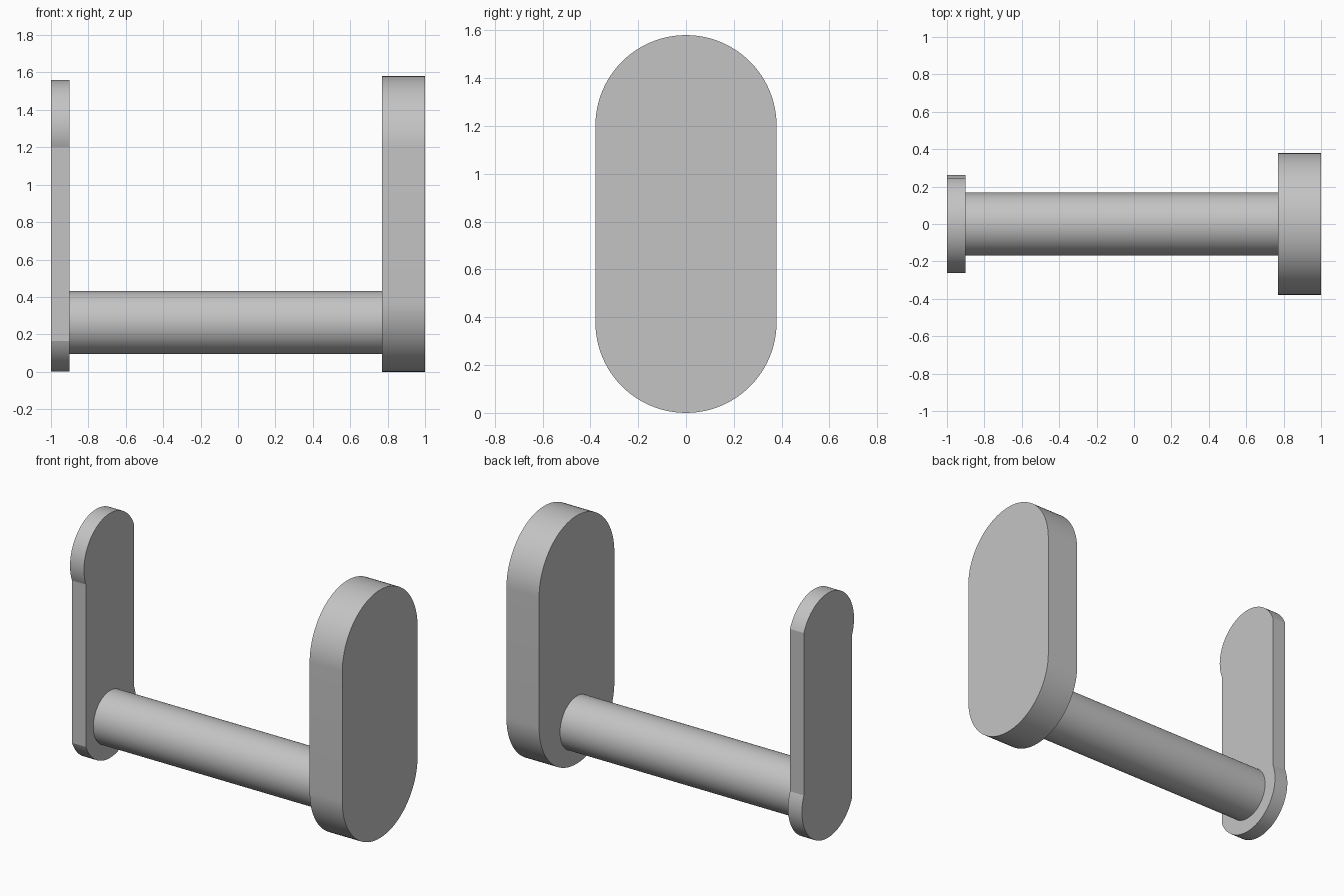
import bpy, bmesh, math

cube = bpy.data.objects.get("Cube")
if cube:
    bpy.data.objects.remove(cube, do_unlink=True)

grey = bpy.data.materials.new("light_grey")
grey.use_nodes = True
colour = (0.55, 0.55, 0.55, 1)
grey.diffuse_color = colour
grey.node_tree.nodes["Principled BSDF"].inputs["Base Color"].default_value = colour


def arc(z, radius, start, steps):
    """Half circle in the y-z plane, starting at an angle in degrees."""
    angles = [math.radians(start + 180 * i / steps) for i in range(steps + 1)]
    return [(radius * math.cos(a), z + radius * math.sin(a)) for a in angles]


def extrude_profile(name, profile, x0, x1):
    """Solid made by sweeping a y-z profile along x."""
    bm = bmesh.new()
    face = bm.faces.new([bm.verts.new((x0, y, z)) for y, z in profile])
    swept = bmesh.ops.extrude_face_region(bm, geom=[face], use_keep_orig=True)
    verts = [g for g in swept["geom"] if isinstance(g, bmesh.types.BMVert)]
    bmesh.ops.translate(bm, verts=verts, vec=(x1 - x0, 0, 0))
    bmesh.ops.recalc_face_normals(bm, faces=bm.faces)
    mesh = bpy.data.meshes.new(name)
    bm.to_mesh(mesh)
    bm.free()
    mesh.materials.append(grey)
    obj = bpy.data.objects.new(name, mesh)
    bpy.context.collection.objects.link(obj)
    bpy.ops.object.select_all(action="DESELECT")
    obj.select_set(True)
    bpy.context.view_layer.objects.active = obj
    bpy.ops.object.shade_smooth_by_angle(angle=math.radians(20))
    return obj


def slot(bottom, top, radius, tilt=0):
    """Round-ended outline; tilt turns both end arcs, leaving small bulges."""
    return (arc(top - radius, radius, tilt, 48)
            + arc(bottom + radius, radius, 180 + tilt, 48))


# Thick end plate, thin end plate with offset bulges, and the bar between
extrude_profile("thick_end_plate", slot(0, 1.58, 0.379), 0.77, 1)
extrude_profile("thin_end_plate", slot(0.002, 1.56, 0.262, 22.4), -1, -0.902)
bar = arc(0.263, 0.168, 0, 32)[:-1] + arc(0.263, 0.168, 180, 32)[:-1]
extrude_profile("cross_bar", bar, -0.902, 0.77)
